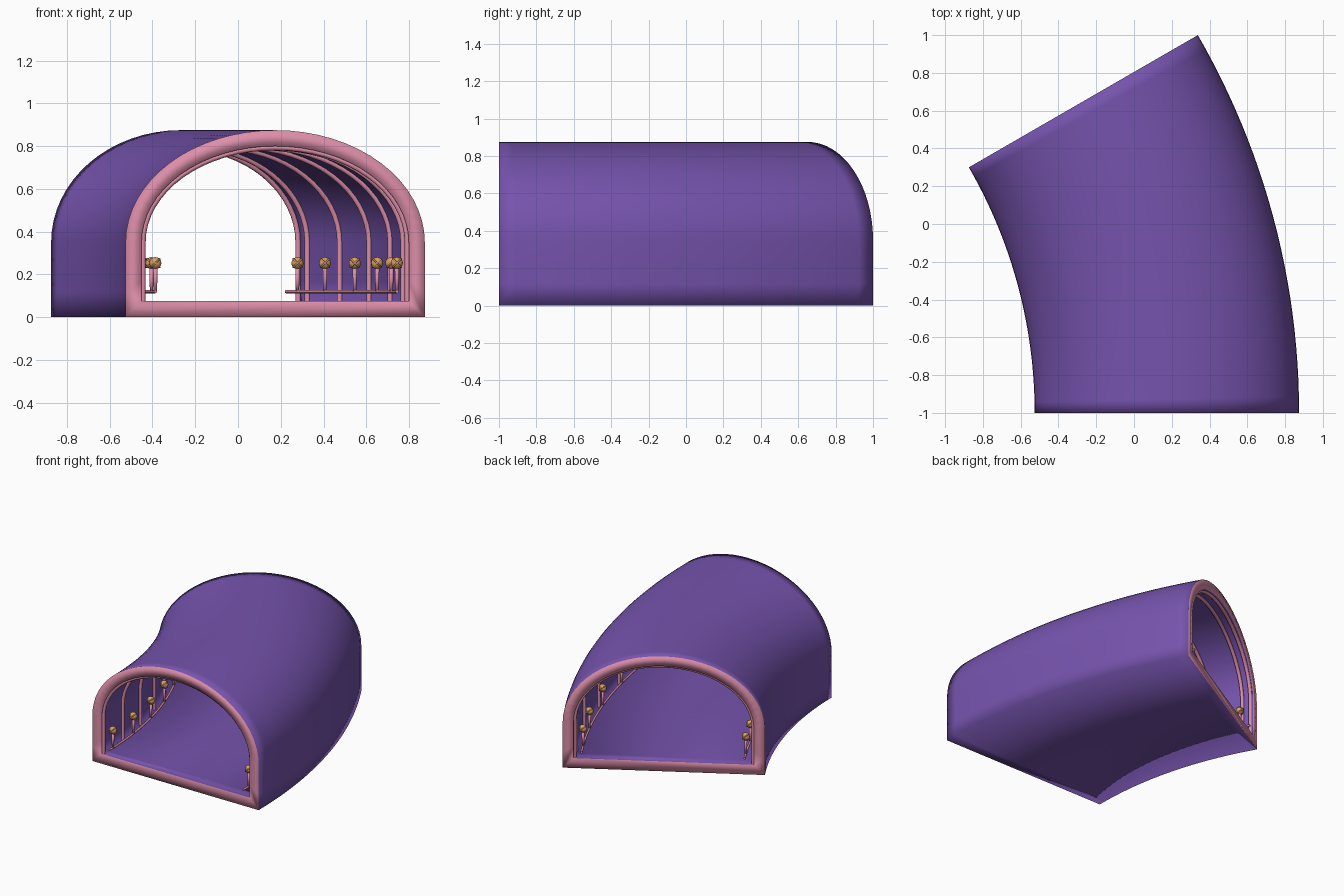
import bpy, bmesh
from math import sin, cos, pi, radians
from mathutils import Vector

cube = bpy.data.objects.get("Cube")
if cube:
    bpy.data.objects.remove(cube)

BEND_X, BEND_Y = -3.126, -1.0    # centre of the bend
MID, HALF = 3.30, 0.70           # centreline radius, half width
SPRING, TOP, WALL = 0.35, 0.875, 0.075
SWEEP, STEPS = 30, 24


def material(name, rgb):
    m = bpy.data.materials.new(name)
    m.use_nodes = True
    m.diffuse_color = (*rgb, 1)
    m.node_tree.nodes["Principled BSDF"].inputs["Base Color"].default_value = (*rgb, 1)
    return m


purple = material("purple", (0.18, 0.087, 0.42))
pink = material("pink", (0.72, 0.27, 0.39))
orange = material("orange", (0.70, 0.36, 0.13))


def place(radius, degrees, z):
    a = radians(degrees)
    return Vector((BEND_X + radius * cos(a), BEND_Y + radius * sin(a), z))


def arch(inset, base):
    """Straight walls with an elliptical top, from one foot to the other."""
    w, h = HALF - inset, TOP - inset - SPRING
    wall = [(w, base + (SPRING - base) * i / 3) for i in range(3)]
    curve = [(w * cos(pi * i / 32), SPRING + h * sin(pi * i / 32)) for i in range(33)]
    return wall + curve + [(-x, z) for x, z in reversed(wall)]


def finish(bm, name, mats):
    bmesh.ops.recalc_face_normals(bm, faces=bm.faces)
    mesh = bpy.data.meshes.new(name)
    bm.to_mesh(mesh)
    bm.free()
    for m in mats:
        mesh.materials.append(m)
    for p in mesh.polygons:
        p.use_smooth = True
    obj = bpy.data.objects.new(name, mesh)
    bpy.context.collection.objects.link(obj)
    return obj


def tube(name, points, radius, mat):
    curve = bpy.data.curves.new(name, "CURVE")
    curve.dimensions = "3D"
    curve.bevel_depth = radius
    curve.bevel_resolution = 2
    curve.use_fill_caps = True
    spline = curve.splines.new("POLY")
    spline.points.add(len(points) - 1)
    for point, co in zip(spline.points, points):
        point.co = (*co, 1)
    curve.materials.append(mat)
    obj = bpy.data.objects.new(name, curve)
    bpy.context.collection.objects.link(obj)


# Tunnel shell: closed outer and inner sleeves joined by pink end rims
bm = bmesh.new()
outer, inner = arch(0, 0), arch(WALL, WALL)
n = len(outer)
sleeves = []
for section in (outer, inner):
    rings = [[bm.verts.new(place(MID + x, SWEEP * s / STEPS, z)) for x, z in section]
             for s in range(STEPS + 1)]
    sleeves.append(rings)


def bridge(a, b, mat_index):
    for i in range(n):
        j = (i + 1) % n
        bm.faces.new((a[i], a[j], b[j], b[i])).material_index = mat_index


for rings in sleeves:
    for a, b in zip(rings, rings[1:]):
        bridge(a, b, 0)
for end in (0, -1):
    bridge(sleeves[0][end], sleeves[1][end], 1)
finish(bm, "tunnel_shell", [purple, pink])

# Arched ribs along the inside, doubled at the far end
for k, angle in enumerate((0.4, 5.8, 11.6, 17.4, 23.2, 28.3, 29.6)):
    tube(f"rib_{k + 1}",
         [place(MID + x, angle, z) for x, z in arch(WALL + 0.006, WALL)], 0.013, pink)


# Ball lamps on posts, with crossing bands
def lamp(name, base):
    centre = base + Vector((0, 0, 0.133))
    bm = bmesh.new()
    bmesh.ops.create_uvsphere(bm, u_segments=16, v_segments=10, radius=0.028)
    bmesh.ops.translate(bm, vec=centre, verts=bm.verts)
    finish(bm, name + "_ball", [orange])
    for side in (-1, 1):
        band = [centre + 0.028 * Vector((cos(t) * 0.707, sin(t), cos(t) * 0.707 * side))
                for t in (2 * pi * i / 20 for i in range(21))]
        tube(name + "_band", band, 0.004, orange)
    bm = bmesh.new()
    bmesh.ops.create_cone(bm, cap_ends=True, segments=10, radius1=0.008,
                          radius2=0.011, depth=0.11)
    bmesh.ops.translate(bm, vec=base + Vector((0, 0, 0.055)), verts=bm.verts)
    finish(bm, name + "_post", [pink])


# Low rail and lamp row on each side
for side, radius in (("left", 3.87), ("right", 2.74)):
    tube(f"{side}_rail",
         [place(radius, SWEEP * i / 30, 0.12) for i in range(31)], 0.008, pink)
    for k, angle in enumerate((1, 6.7, 12.6, 18.4, 24.1, 28.4)):
        lamp(f"{side}_lamp_{k + 1}", place(radius, angle, 0.12))
